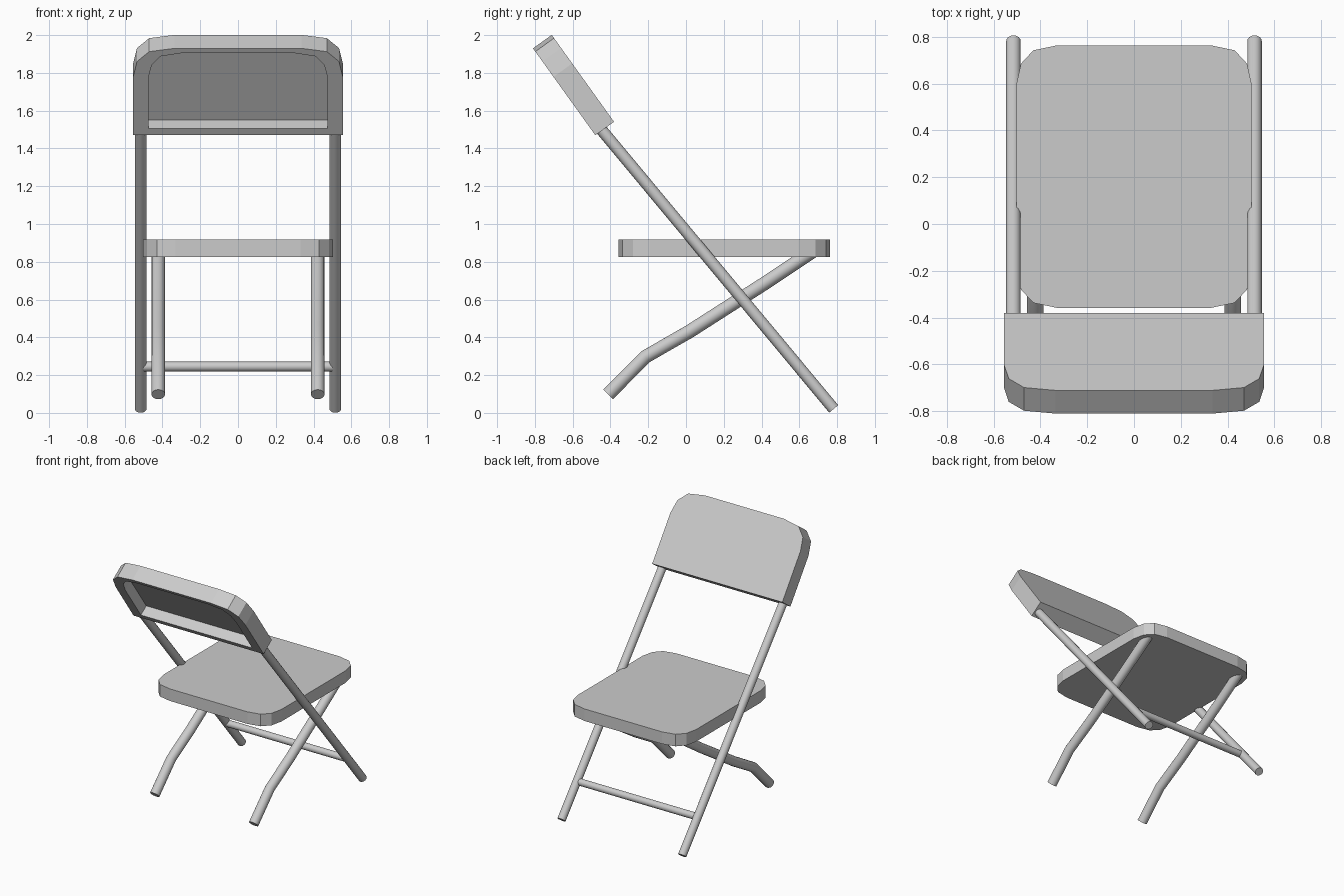
import bpy, bmesh
from math import cos, sin, pi
from mathutils import Vector

if "Cube" in bpy.data.objects:
    bpy.data.objects.remove(bpy.data.objects["Cube"])


def finish(bm, name, smooth=False):
    bmesh.ops.recalc_face_normals(bm, faces=bm.faces)
    me = bpy.data.meshes.new(name)
    bm.to_mesh(me)
    bm.free()
    ob = bpy.data.objects.new(name, me)
    bpy.context.scene.collection.objects.link(ob)
    if smooth:
        bpy.ops.object.select_all(action='DESELECT')
        bpy.context.view_layer.objects.active = ob
        ob.select_set(True)
        bpy.ops.object.shade_smooth_by_angle(angle=0.6)
    return ob


def skin(bm, loops):
    """Cap the first and last loops and bridge each neighbouring pair."""
    rings = [[bm.verts.new(p) for p in loop] for loop in loops]
    n = len(rings[0])
    for a, b in zip(rings, rings[1:]):
        for i in range(n):
            j = (i + 1) % n
            bm.faces.new((a[i], a[j], b[j], b[i]))
    bm.faces.new(rings[0])
    bm.faces.new(rings[-1])


def tube(name, points, radius, side, sides=16):
    """Round tube along a path; side is a direction square to the whole path."""
    pts = [Vector(p) for p in points]
    side = Vector(side)
    loops = []
    for i, p in enumerate(pts):
        d_in = (p - pts[max(i - 1, 0)]).normalized()
        d_out = (pts[min(i + 1, len(pts) - 1)] - p).normalized()
        up = (d_in + d_out).normalized().cross(side)
        loops.append([p + radius * (cos(2 * pi * k / sides) * side + sin(2 * pi * k / sides) * up)
                      for k in range(sides)])
    bm = bmesh.new()
    skin(bm, loops)
    return finish(bm, name, True)


def mirrored(half):
    return half + [(-x, y) for x, y in reversed(half)]


# Seat: slab with faceted rounded corners
seat_outline = mirrored([(0.33, -0.358), (0.43, -0.337), (0.483, -0.28), (0.503, -0.19),
                         (0.503, 0.595), (0.483, 0.685), (0.43, 0.742), (0.33, 0.763)])
bm = bmesh.new()
skin(bm, [[(x, y, z) for x, y in seat_outline] for z in (0.825, 0.918)])
finish(bm, "seat")

# Backrest: tilted shell, recessed on the front
origin = Vector((0, -0.48, 1.47))
along = Vector((0, -0.33, 0.46)).normalized()
normal = Vector((0, 0.46, 0.33)).normalized()
outer = mirrored([(0.555, 0), (0.555, 0.38), (0.535, 0.48), (0.47, 0.545), (0.335, 0.566)])
inner = mirrored([(0.475, 0.043), (0.475, 0.37), (0.457, 0.457), (0.41, 0.514), (0.30, 0.535)])


def panel(outline, depth):
    return [Vector((x, 0, 0)) + origin + along * v + normal * depth for x, v in outline]


bm = bmesh.new()
skin(bm, [panel(outer, 0.122), panel(outer, 0), panel(inner, 0), panel(inner, 0.08)])
finish(bm, "backrest")

# Legs, left and right
for s, label in ((-1, "left"), (1, "right")):
    tube("long_leg_" + label, [(s * 0.515, 0.782, 0.021), (s * 0.515, -0.53, 1.598)],
         0.031, (1, 0, 0))
    tube("front_leg_" + label,
         [(s * 0.422, y, z) for y, z in ((-0.412, 0.098), (-0.215, 0.297), (0.02, 0.432),
                                         (0.42, 0.688), (0.67, 0.855))],
         0.036, (1, 0, 0))

# Crossbar between the long legs
tube("crossbar", [(-0.5, 0.59, 0.245), (0.5, 0.59, 0.245)], 0.026, (0, 1, 0))
